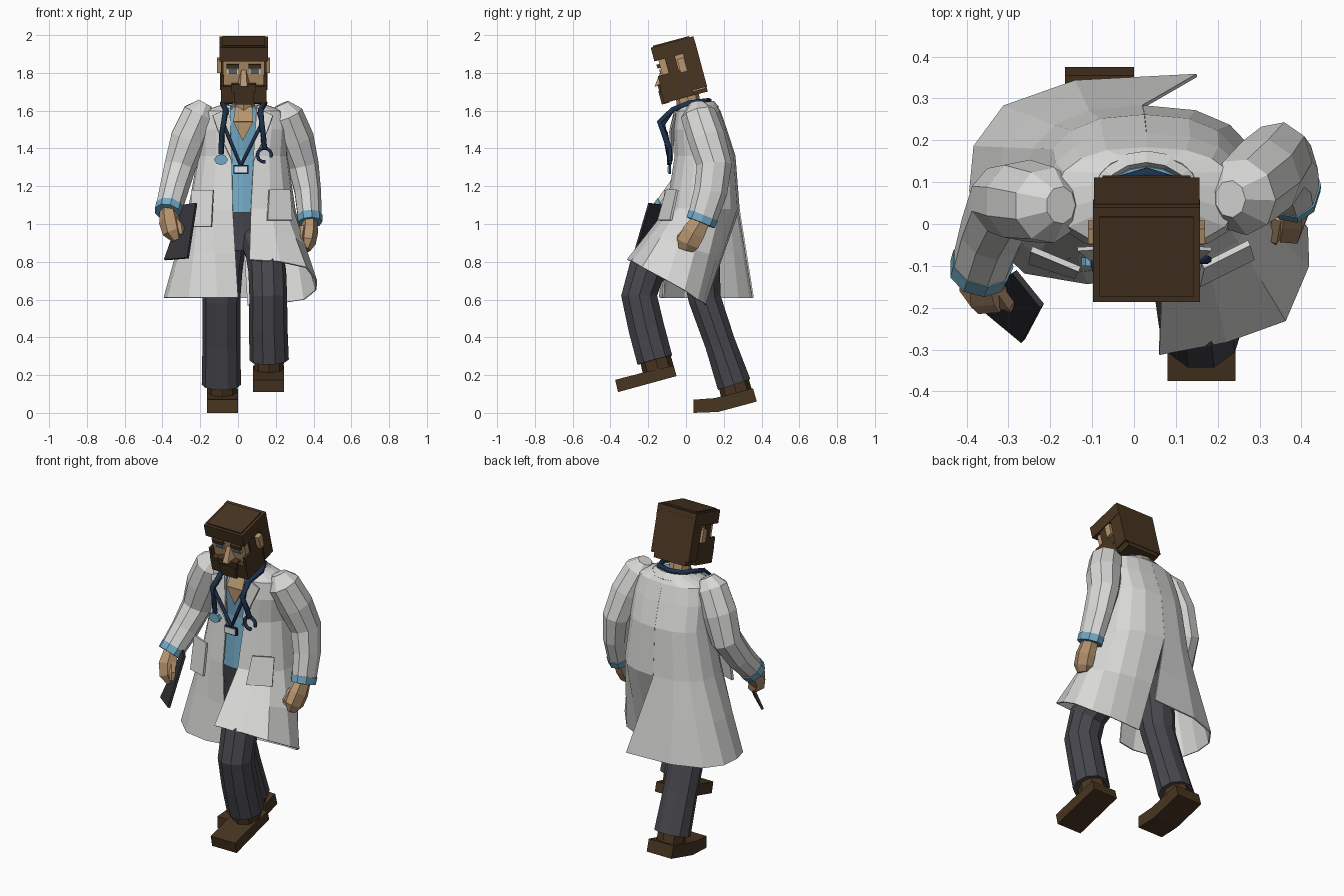
import bpy, math
from mathutils import Vector, Matrix

def material(name, r, g, b):
    m = bpy.data.materials.new(name)
    m.diffuse_color = (r, g, b, 1)
    return m

COAT = material("coat white", .69, .69, .68)
BLUE = material("scrub blue", .17, .40, .56)
CLOTH = material("trouser grey", .065, .063, .075)
BROWN = material("dark brown", .064, .035, .015)
SKIN = material("skin", .47, .30, .16)
NAVY = material("navy rubber", .013, .03, .07)
DARK = material("tablet black", .035, .035, .042)
PALE = material("pale white", .8, .8, .8)
IRIS = material("iris grey", .12, .16, .22)

def mesh(name, verts, faces, mat, solid=0):
    me = bpy.data.meshes.new(name)
    me.from_pydata([tuple(v) for v in verts], [], faces)
    me.materials.append(mat)
    ob = bpy.data.objects.new(name, me)
    bpy.context.collection.objects.link(ob)
    if solid:
        mod = ob.modifiers.new("thickness", 'SOLIDIFY')
        mod.thickness, mod.offset = solid, 0
    return ob

def loft(name, rings, mat, caps=True, closed=True, solid=0):
    n = len(rings[0])
    f = [(r*n+i, r*n+(i+1) % n, (r+1)*n+(i+1) % n, (r+1)*n+i)
         for r in range(len(rings)-1) for i in range(n if closed else n-1)]
    if caps:
        f += [tuple(reversed(range(n))), tuple(range((len(rings)-1)*n, len(rings)*n))]
    return mesh(name, [v for r in rings for v in r], f, mat, solid)

def tube(name, path, mat, n=9):
    """path: (x, y, z, radius_x, radius_other), rings square to the path"""
    p = [Vector(q[:3]) for q in path]
    rings = []
    for i, q in enumerate(path):
        t = (p[min(i+1, len(p)-1)] - p[max(i-1, 0)]).normalized()
        s = (Vector((1, 0, 0)) - t*t.x).normalized()
        o = t.cross(s)
        rings.append([p[i] + s*q[3]*math.cos(a) + o*q[4]*math.sin(a)
                      for a in [2*math.pi*k/n for k in range(n)]])
    return loft(name, rings, mat)

def box(name, x, y, z, mat, M=Matrix()):
    v = [M @ Vector((a, b, c)) for c in z for a, b in
         ((x[0], y[0]), (x[1], y[0]), (x[1], y[1]), (x[0], y[1]))]
    return mesh(name, v, [(3, 2, 1, 0), (4, 5, 6, 7)] +
                [(i, (i+1) % 4, (i+1) % 4+4, i+4) for i in range(4)], mat)

def plate(name, pts, mat, solid=.009):
    return mesh(name, pts, [tuple(range(len(pts)))], mat, solid)

def cord(name, pts, mat, r=.011):
    cu = bpy.data.curves.new(name, 'CURVE')
    cu.dimensions, cu.bevel_depth, cu.bevel_resolution = '3D', r, 1
    sp = cu.splines.new('POLY')
    sp.points.add(len(pts)-1)
    for q, c in zip(sp.points, pts):
        q.co = (*c, 1)
    cu.materials.append(mat)
    bpy.context.collection.objects.link(bpy.data.objects.new(name, cu))

# ---- head: blocks in a frame nodding forward
H = Matrix.Translation((.03, -.03, 1.82)) @ Matrix.Rotation(math.radians(15), 4, 'X')
def hbox(name, x, y, z, mat):
    box(name, x, y, z, mat, H)

hbox("skull", (-.11, .11), (-.1, .1), (-.13, .13), SKIN)
hbox("hair_top", (-.128, .128), (-.122, .112), (.075, .15), BROWN)
hbox("hair_crown", (-.112, .112), (-.108, .09), (.14, .157), BROWN)
hbox("hair_back", (-.126, .126), (.035, .113), (-.125, .12), BROWN)
hbox("hair_nape", (-.105, .105), (.035, .11), (-.152, -.12), BROWN)
hbox("beard", (-.12, .12), (-.13, .035), (-.152, -.06), BROWN)
hbox("moustache", (-.065, .065), (-.138, -.09), (-.09, -.048), BROWN)
hbox("goatee", (-.052, .052), (-.143, -.1), (-.156, -.083), BROWN)
for s, side in ((-1, "right"), (1, "left")):
    def X(a, b):
        return tuple(sorted((s*a, s*b)))
    hbox(side+"_cheek_beard", X(.105, .121), (-.125, .035), (-.07, -.005), BROWN)
    hbox(side+"_sideburn", X(.1, .121), (-.065, -.01), (-.02, .09), BROWN)
    hbox(side+"_ear", X(.1, .14), (-.004, .034), (-.02, .055), SKIN)
    hbox(side+"_brow", X(.026, .092), (-.116, -.09), (.034, .055), BROWN)
    hbox(side+"_eye", X(.03, .088), (-.105, -.09), (.002, .026), PALE)
    hbox(side+"_iris", X(.036, .08), (-.109, -.09), (.002, .026), IRIS)
mesh("nose", [H @ Vector(v) for v in ((-.012, -.1, .022), (.012, -.1, .022),
     (-.034, -.1, -.06), (.034, -.1, -.06), (-.018, -.156, -.054), (.018, -.156, -.054))],
     [(0, 1, 5, 4), (0, 4, 2), (1, 3, 5), (2, 4, 5, 3), (0, 2, 3, 1)], SKIN)
tube("neck", [(.03, .06, 1.5, .07, .07), (.03, .02, 1.6, .06, .065), (.03, 0, 1.72, .055, .06)], SKIN, 8)

# ---- scrub shirt and pelvis
def oval(cx, cy, z, hw, hd, n=16):
    return [(cx+hw*math.sin(2*math.pi*k/n), cy-hd*math.cos(2*math.pi*k/n), z) for k in range(n)]

loft("scrub_shirt", [oval(.025, .09, 1.06, .22, .17), oval(.025, .1, 1.36, .2, .15),
                     oval(.03, .06, 1.54, .17, .125), oval(.03, .06, 1.625, .1, .076)], BLUE)
plate("neckline_skin", [(-.025, -.07, 1.54), (.025, -.066, 1.44), (.08, -.07, 1.54)], SKIN)
plate("throat_skin", [(-.025, -.07, 1.54), (.08, -.07, 1.54), (.075, -.03, 1.62), (-.015, -.03, 1.62)], SKIN)
loft("pelvis", [oval(.03, .05, .86, .13, .1), oval(.025, .07, 1.0, .2, .13), oval(.025, .09, 1.08, .21, .16)], CLOTH)

# ---- coat: two lofted halves, joined at the back above the slit
ROWS = [(1.625, .03, .065, .125, .095, .07), (1.595, .03, .065, .215, .115, .07),
        (1.50, .03, .075, .235, .138, .07),
        (1.36, .025, .10, .235, .158, .058), (1.08, .02, .09, .28, .19, .048)]
HEM_R = [(0, -.12, .61), (-.11, -.14, .61), (-.26, -.115, .61), (-.37, -.01, .61), (-.39, .08, .61),
         (-.38, .185, .61), (-.31, .28, .61), (-.14, .34, .61), (.15, .355, .61)]
HEM_L = [(.06, -.31, .81), (.22, -.28, .80), (.36, -.23, .77), (.415, -.1, .70), (.412, -.01, .65),
         (.35, .06, .60), (.25, .09, .585), (.15, .1, .575), (.05, .1, .57)]
for s, hem, side in ((-1, HEM_R, "right"), (1, HEM_L, "left")):
    rings = []
    for z, cx, cy, hw, hd, gap in ROWS:
        a0 = math.asin((gap/hw)**1.25)
        ang = [a0+(math.pi-a0)*k/8 for k in range(9)]
        rings.append([Vector((cx+s*hw*abs(math.sin(a))**.8,
                              cy-hd*math.copysign(abs(math.cos(a))**.88, math.cos(a)), z)) for a in ang])
    waist = rings[-1]
    for f in (.5, 1):
        rings.append([w.lerp(Vector(h), f) for w, h in zip(waist, hem)])
    loft(side+"_coat_half", rings, COAT, caps=False, closed=False, solid=.008)
    m = lambda x: .025+s*x
    plate(side+"_lapel", [(m(.075), -.055, 1.615), (m(.16), -.06, 1.575), (m(.13), -.085, 1.49),
                          (m(.055), -.075, 1.33)], COAT)
# collar
fan = [math.radians(35+290*k/12) for k in range(13)]
loft("collar", [[(.03+r*math.sin(a), .06-d*math.cos(a), z-.012*math.cos(a)) for a in fan]
                for r, d, z in ((.105, .082, 1.61), (.11, .088, 1.635), (.15, .112, 1.605))],
     COAT, caps=False, closed=False, solid=.008)
# pockets
plate("right_pocket", [(-.245, -.06, 1.18), (-.13, -.108, 1.18), (-.14, -.125, .985), (-.25, -.09, .985)], COAT, .014)
plate("left_pocket", [(.165, -.1, 1.18), (.275, -.045, 1.18), (.285, -.08, 1.02), (.155, -.145, 1.02)], COAT, .014)

# ---- sleeves, cuffs, hands
tube("right_sleeve", [(-.175, .045, 1.64, .04, .045), (-.205, .045, 1.585, .09, .092), (-.265, .055, 1.45, .098, .10),
     (-.31, .055, 1.3, .085, .09), (-.34, -.02, 1.18, .078, .08), (-.365, -.10, 1.085, .072, .07)], COAT)
tube("right_cuff", [(-.362, -.092, 1.092, .076, .075), (-.371, -.118, 1.06, .074, .072)], BLUE)
tube("right_hand", [(-.37, -.11, 1.07, .045, .045), (-.362, -.155, 1.01, .056, .055),
     (-.347, -.175, .96, .054, .045), (-.325, -.17, .92, .028, .03)], SKIN, 6)
tube("right_thumb", [(-.335, -.15, 1.03, .02, .02), (-.305, -.19, .985, .02, .02), (-.3, -.2, .945, .013, .013)], SKIN, 5)
tube("left_sleeve", [(.23, .06, 1.635, .04, .045), (.255, .065, 1.58, .09, .095), (.305, .11, 1.45, .098, .10),
     (.345, .15, 1.31, .083, .095), (.368, .13, 1.17, .072, .09), (.378, .09, 1.04, .065, .08)], COAT)
tube("left_cuff", [(.378, .092, 1.045, .069, .084), (.38, .077, 1.007, .066, .081)], BLUE)
tube("left_hand", [(.38, .08, 1.02, .04, .055), (.378, .04, .955, .046, .07),
     (.37, .01, .9, .042, .07), (.36, 0, .865, .025, .045)], SKIN, 6)
tube("left_thumb", [(.345, .02, .98, .018, .02), (.335, -.03, .93, .018, .022), (.335, -.04, .89, .012, .014)], SKIN, 5)
plate("tablet", [(-.285, -.115, 1.10), (-.22, -.195, 1.11), (-.265, -.28, .82), (-.388, -.178, .81)], DARK, .014)

# ---- trousers
tube("right_trouser", [(-.06, .07, .95, .11, .12), (-.085, .08, .75, .108, .105), (-.088, .10, .6, .10, .09),
     (-.088, .18, .37, .10, .085), (-.088, .255, .15, .104, .095)], CLOTH, 10)
tube("left_trouser", [(.1, .06, .94, .10, .12), (.14, -.1, .84, .10, .11), (.155, -.21, .75, .10, .105),
     (.16, -.248, .62, .10, .10), (.16, -.21, .45, .102, .10), (.165, -.165, .28, .104, .10)], CLOTH, 10)

# ---- shoes: side profiles pushed across x
def shoe(name, x0, x1, prof):
    loft(name, [[(x, y, z) for y, z in prof] for x in (x0, x1)], BROWN)

shoe("right_shoe", -.165, 0, [(.04, 0), (.17, .005), (.375, .06), (.355, .13), (.2, .09), (.15, .078), (.04, .07)])
tube("right_shoe_ankle", [(-.085, .275, .07, .078, .085), (-.086, .25, .17, .078, .082)], BROWN, 8)
shoe("left_shoe", .08, .243, [(-.36, .11), (-.05, .195), (-.065, .25), (-.22, .215), (-.375, .175)])
tube("left_shoe_ankle", [(.163, -.14, .20, .078, .085), (.165, -.165, .3, .078, .082)], BROWN, 8)

# ---- stethoscope, lanyard and badge
cord("stethoscope_tube", [(-.09, -.09, 1.37), (-.085, -.11, 1.48), (-.075, -.14, 1.54), (-.065, -.07, 1.605),
     (-.082, .02, 1.64), (-.045, .1, 1.65), (.03, .122, 1.652), (.105, .1, 1.65), (.142, .02, 1.64),
     (.12, -.07, 1.605), (.125, -.14, 1.54), (.135, -.11, 1.46), (.14, -.09, 1.4)], NAVY, .015)
cord("stethoscope_headset", [(.14+.037*math.sin(a), -.085, 1.365+.037*math.cos(a))
     for a in [math.radians(-190+30*k) for k in range(11)]], NAVY, .01)
plate("chest_piece", [(-.09+.036*math.cos(k*math.pi/4), -.09, 1.34+.028*math.sin(k*math.pi/4))
      for k in range(8)], BLUE, .02)
cord("lanyard", [(-.06, -.08, 1.59), (-.078, -.12, 1.53), (.01, -.085, 1.32), (.02, -.085, 1.32),
     (.125, -.12, 1.53), (.11, -.08, 1.59)], NAVY, .011)
box("badge_holder", (-.025, .055), (-.092, -.08), (1.265, 1.312), NAVY)
box("badge_card", (-.018, .048), (-.097, -.09), (1.272, 1.305), PALE)
